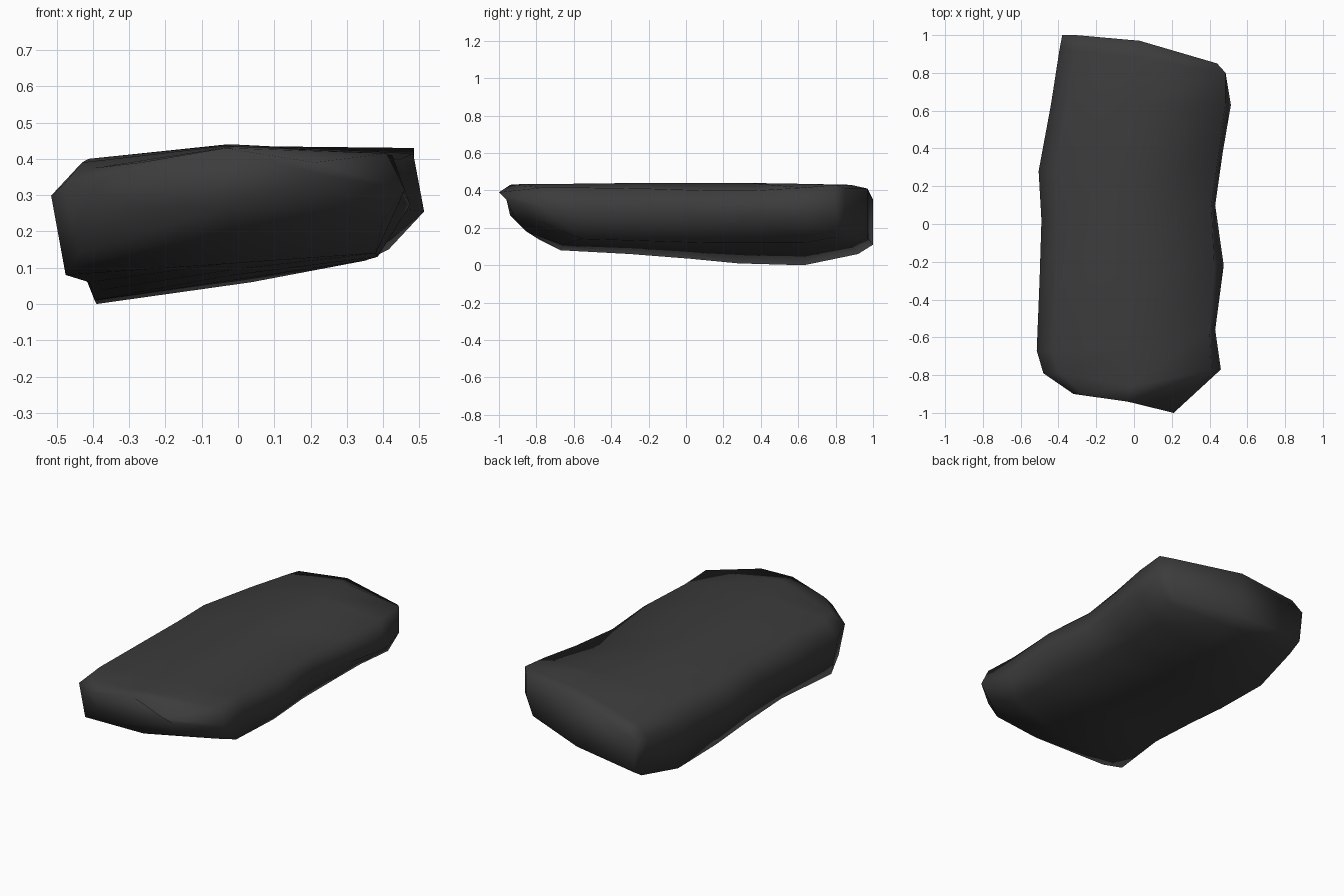
import bpy, bmesh

cube = bpy.data.objects.get("Cube")
if cube:
    bpy.data.objects.remove(cube)

# Dark stone colour
stone = bpy.data.materials.new("dark_grey_stone")
stone.use_nodes = True
grey = (0.045, 0.045, 0.045, 1)
stone.diffuse_color = grey
bsdf = stone.node_tree.nodes["Principled BSDF"]
bsdf.inputs["Base Color"].default_value = grey
bsdf.inputs["Roughness"].default_value = 0.9

# Cross-sections from front to back:
# y at right edge, centre, left edge; x of both edges;
# underside height at both edges; top height;
# inset of the underside at both edges; inset of the left shoulder;
# drop of the right and left shoulders below the top
sections = [
    (-0.90, -0.94, -1.00, -0.32, 0.25, 0.27, 0.26, 0.43, 0.03, 0.03, 0.04, 0.04, 0.04),
    (-0.79, -0.86, -0.77, -0.48, 0.46, 0.14, 0.23, 0.435, 0.04, 0.06, 0.05, 0.06, 0.02),
    (-0.67, -0.66, -0.56, -0.515, 0.43, 0.08, 0.14, 0.435, 0.04, 0.05, 0.03, 0.045, 0.02),
    (-0.30, -0.25, -0.22, -0.50, 0.475, 0.06, 0.13, 0.44, 0.09, 0.09, 0.05, 0.04, 0.03),
    (0.02, 0.05, 0.10, -0.49, 0.43, 0.035, 0.12, 0.44, 0.09, 0.08, 0.02, 0.04, 0.04),
    (0.28, 0.33, 0.38, -0.505, 0.47, 0.01, 0.12, 0.44, 0.11, 0.12, 0.02, 0.045, 0.04),
    (0.63, 0.64, 0.63, -0.44, 0.513, 0.00, 0.12, 0.435, 0.05, 0.16, 0.03, 0.05, 0.02),
    (0.92, 0.88, 0.80, -0.395, 0.485, 0.06, 0.15, 0.43, 0.04, 0.07, 0.00, 0.07, 0.00),
    (1.00, 0.97, 0.85, -0.38, 0.44, 0.11, 0.18, 0.41, 0.02, 0.04, 0.00, 0.06, 0.00),
]


def ring_points(y_right, y_mid, y_left, x0, x1, b0, b1, top,
                in0, in1, shoulder, drop0, drop1):
    """Eight-sided outline with a rounded shoulder on one side."""
    width = x1 - x0
    mid = x0 + width / 2
    thick = top - (b0 + b1) / 2
    return [
        (x0 + width * 0.09, y_right, top - drop0),
        (mid, y_mid, top),
        (x1 - shoulder, y_left, top - drop1),
        (x1, y_left, top - thick * 0.48),
        (x1 - in1, y_left, b1),
        (mid, y_mid, (b0 + b1) / 2),
        (x0 + in0, y_right, b0),
        (x0, y_right, top - thick * 0.42),
    ]


# Loft the slab through its sections and close both ends
bm = bmesh.new()
rings = [[bm.verts.new(p) for p in ring_points(*s)] for s in sections]
for a, b in zip(rings, rings[1:]):
    for i in range(len(a)):
        j = (i + 1) % len(a)
        bm.faces.new((a[i], a[j], b[j], b[i]))
for ring in (rings[0], rings[-1]):
    for corners in ((7, 0, 1), (7, 1, 5, 6), (1, 2, 3, 5), (3, 4, 5)):
        bm.faces.new([ring[i] for i in corners])

# Front lip: tuck the side and underside back below the pointed shoulder
for v, back in zip(rings[0][3:5], (0.04, 0.08)):
    v.co.y += back
bmesh.ops.recalc_face_normals(bm, faces=bm.faces)

mesh = bpy.data.meshes.new("stone_slab")
bm.to_mesh(mesh)
bm.free()
mesh.materials.append(stone)
for face in mesh.polygons:
    face.use_smooth = True
slab = bpy.data.objects.new("stone_slab", mesh)
bpy.context.collection.objects.link(slab)
